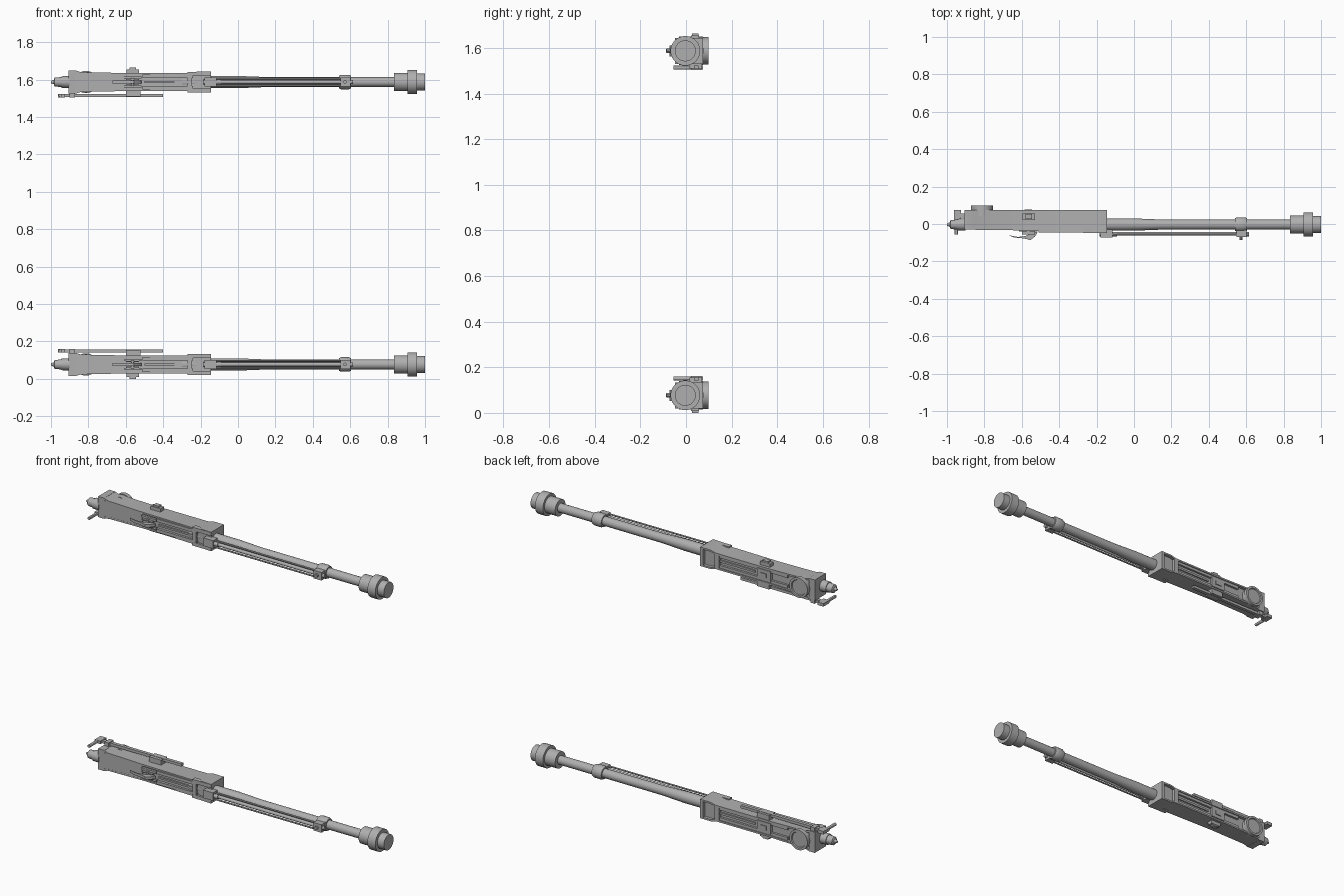
import bpy, bmesh, math
from mathutils import Vector

if "Cube" in bpy.data.objects:
    bpy.data.objects.remove(bpy.data.objects["Cube"])

MID = 0.832          # height of the mirror plane between the two guns
ZC = 0.077 - MID     # bore axis of the lower gun, relative to the mirror plane
YB = -0.003          # bore axis in y

steel = bpy.data.materials.new("steel grey")
steel.diffuse_color = (0.43, 0.43, 0.43, 1)
steel.use_nodes = True
steel.node_tree.nodes["Principled BSDF"].inputs["Base Color"].default_value = steel.diffuse_color
parts = []


def finish(name, bm):
    """Turn a bmesh of the lower gun into an object mirrored to the upper gun."""
    bmesh.ops.recalc_face_normals(bm, faces=bm.faces)
    me = bpy.data.meshes.new(name)
    bm.to_mesh(me)
    bm.free()
    me.materials.append(steel)
    ob = bpy.data.objects.new(name, me)
    bpy.context.collection.objects.link(ob)
    ob.location = (0, 0, MID)
    m = ob.modifiers.new("upper gun", 'MIRROR')
    m.use_axis = (False, False, True)
    m.use_mirror_merge = False
    parts.append(ob)
    return ob


def loft(name, stations):
    """Rectangular sections along x: (x, y0, y1, z0, z1), z from the bore axis."""
    bm = bmesh.new()
    rings = []
    for x, y0, y1, z0, z1 in stations:
        rings.append([bm.verts.new((x, y, z + ZC)) for y, z in
                      ((y0, z0), (y1, z0), (y1, z1), (y0, z1))])
    for a, b in zip(rings, rings[1:]):
        for i in range(4):
            j = (i + 1) % 4
            bm.faces.new((a[i], a[j], b[j], b[i]))
    bm.faces.new(rings[0])
    bm.faces.new(rings[-1])
    return finish(name, bm)


def box(name, x0, x1, y0, y1, z0, z1):
    return loft(name, [(x0, y0, y1, z0, z1), (x1, y0, y1, z0, z1)])


def lathe(name, prof, axis='x', c=(0, 0, 0), n=28):
    """Revolve (distance, radius) pairs about an axis through c."""
    bm = bmesh.new()
    rings = []
    for t, r in prof:
        ring = []
        for k in range(n):
            a = 2 * math.pi * (k + 0.5) / n
            u, v = r * math.cos(a), r * math.sin(a)
            p = {'x': (t, u, v), 'y': (u, t, v), 'z': (u, v, t)}[axis]
            ring.append(bm.verts.new(Vector(p) + Vector(c) + Vector((0, 0, ZC))))
        rings.append(ring)
    for a, b in zip(rings, rings[1:]):
        for i in range(n):
            j = (i + 1) % n
            bm.faces.new((a[i], a[j], b[j], b[i]))
    bm.faces.new(rings[0])
    bm.faces.new(rings[-1])
    return finish(name, bm)


def plate_xy(name, pts, z0, z1):
    """Extrude an x/y outline in z."""
    bm = bmesh.new()
    lo = [bm.verts.new((x, y, z0 + ZC)) for x, y in pts]
    hi = [bm.verts.new((x, y, z1 + ZC)) for x, y in pts]
    for i in range(len(pts)):
        j = (i + 1) % len(pts)
        bm.faces.new((lo[i], lo[j], hi[j], hi[i]))
    bm.faces.new(lo)
    bm.faces.new(hi)
    return finish(name, bm)


# barrel, with the thick tapered breech end
lathe("barrel", [(-0.30, 0.033), (0.0, 0.033), (0.15, 0.027), (0.85, 0.026)], c=(0, YB, 0))
# stepped muzzle
lathe("muzzle", [(0.835, 0.049), (0.905, 0.049), (0.905, 0.065), (0.957, 0.065),
                 (0.957, 0.046), (1.0, 0.046)], c=(0, YB, 0), n=32)

# receiver body: half-height and front face change along the length
shape = [(-0.905, -0.022, 0.062), (-0.868, -0.022, 0.062), (-0.84, -0.023, 0.053),
         (-0.60, -0.026, 0.048), (-0.25, -0.034, 0.048), (-0.215, -0.036, 0.057),
         (-0.145, -0.040, 0.057)]
loft("receiver_core", [(x, y, 0.055, 0.006 - h, h - 0.006) for x, y, h in shape])
for side, tag in ((1, "inner"), (-1, "outer")):
    loft("receiver_plate_" + tag,
         [(x, y - 0.008, 0.074, side * (h - 0.010), side * h) for x, y, h in shape])
box("rear_plate", -0.905, -0.865, -0.03, 0.074, -0.062, 0.062)
lathe("rear_buffer", [(-1.0, 0.006), (-0.985, 0.012), (-0.98, 0.024), (-0.945, 0.027),
                      (-0.945, 0.031), (-0.90, 0.033)], c=(0, YB, 0), n=20)

# front side panels: solid rear panel, channel rails, forward frame
loft("rear_side_panel", [(-0.87, -0.030, 0, -0.047, 0.047), (-0.61, -0.033, 0, -0.041, 0.041)])
for s in (1, -1):
    box("channel_rail", -0.51, -0.24, -0.045, -0.02, s * 0.022, s * 0.040)
    box("frame_rail", -0.27, -0.145, -0.048, -0.02, s * 0.034, s * 0.055)
box("channel_strip", -0.50, -0.26, -0.040, -0.02, -0.005, 0.005)
box("frame_post", -0.27, -0.245, -0.047, -0.02, -0.04, 0.04)

# sear lever and its bracket
for s in (1, -1):
    box("lever_cheek", -0.60, -0.53, -0.055, -0.02, s * 0.012, s * 0.018)
    box("bracket_foot", -0.615, -0.515, -0.040, -0.02, s * 0.018, s * 0.030)
lathe("lever_pin", [(-0.022, 0.008), (0.022, 0.008)], 'z', (-0.565, -0.045, 0), 12)
plate_xy("sear_lever", [(-0.672, -0.060), (-0.62, -0.069), (-0.58, -0.064), (-0.535, -0.040),
                        (-0.515, -0.045), (-0.53, -0.068), (-0.555, -0.087), (-0.575, -0.080),
                        (-0.60, -0.076), (-0.64, -0.072)], -0.008, 0.008)

# gas tube, guide rods and end fittings
lathe("gas_tube", [(-0.16, 0.010), (0.60, 0.010)], c=(0, -0.053, 0), n=14)
for s in (1, -1):
    lathe("guide_rod", [(-0.16, 0.005), (0.60, 0.005)], c=(0, -0.056, s * 0.019), n=10)
box("gas_block", -0.18, -0.115, -0.072, -0.03, -0.024, 0.024)
lathe("gas_block_cap", [(-0.185, 0.013), (-0.09, 0.013)], c=(0, -0.055, 0), n=14)
# barrel clamp
lathe("clamp_ring", [(0.54, 0.034), (0.552, 0.039), (0.592, 0.039), (0.605, 0.034)], c=(0, YB, 0))
box("clamp_block", 0.548, 0.602, -0.070, -0.02, -0.024, 0.024)
lathe("clamp_nut", [(-0.085, 0.010), (-0.06, 0.010)], 'y', (0.572, 0, 0), 8)
lathe("gas_tube_end", [(0.59, 0.012), (0.615, 0.012)], c=(0, -0.055, 0), n=12)

# back side: window frame, slot strips, ejection port, end drum
box("window_post_front", -0.165, -0.145, 0.05, 0.074, -0.05, 0.05)
box("window_post_rear", -0.27, -0.24, 0.05, 0.074, -0.042, 0.042)
for s in (1, -1):
    box("back_rail", -0.72, -0.27, 0.05, 0.068, s * 0.022, s * 0.040)
box("back_strip", -0.50, -0.27, 0.05, 0.063, -0.006, 0.006)
box("port_block", -0.61, -0.52, 0.05, 0.072, -0.032, 0.032)
box("port_boss", -0.585, -0.545, 0.07, 0.077, -0.012, 0.012)
lathe("feed_drum", [(0.04, 0.055), (0.075, 0.055), (0.075, 0.060), (0.098, 0.060),
                    (0.098, 0.047), (0.092, 0.044)], 'y', (-0.813, 0, 0), 32)

# charging rod, its brackets and cross handle
box("charging_rod", -0.93, -0.40, 0.035, 0.055, 0.064, 0.080)
box("rod_guide_rear", -0.90, -0.872, 0.022, 0.068, 0.055, 0.084)
box("rod_guide_middle", -0.60, -0.52, 0.015, 0.07, 0.045, 0.078)
box("charging_handle", -0.963, -0.925, 0.02, 0.075, 0.064, 0.082)
lathe("handle_bar", [(-0.055, 0.009), (0.03, 0.009)], 'y', (-0.950, 0, 0.073), 12)

# mounting lug on the far edge
box("mount_lug", -0.595, -0.53, 0.022, 0.056, -0.068, -0.04)
box("mount_lug_tip", -0.58, -0.545, 0.026, 0.054, -0.077, -0.06)

# smooth round surfaces, keep sharp edges
for ob in parts:
    ob.select_set(True)
bpy.context.view_layer.objects.active = parts[0]
bpy.ops.object.shade_smooth_by_angle(angle=math.radians(30))
